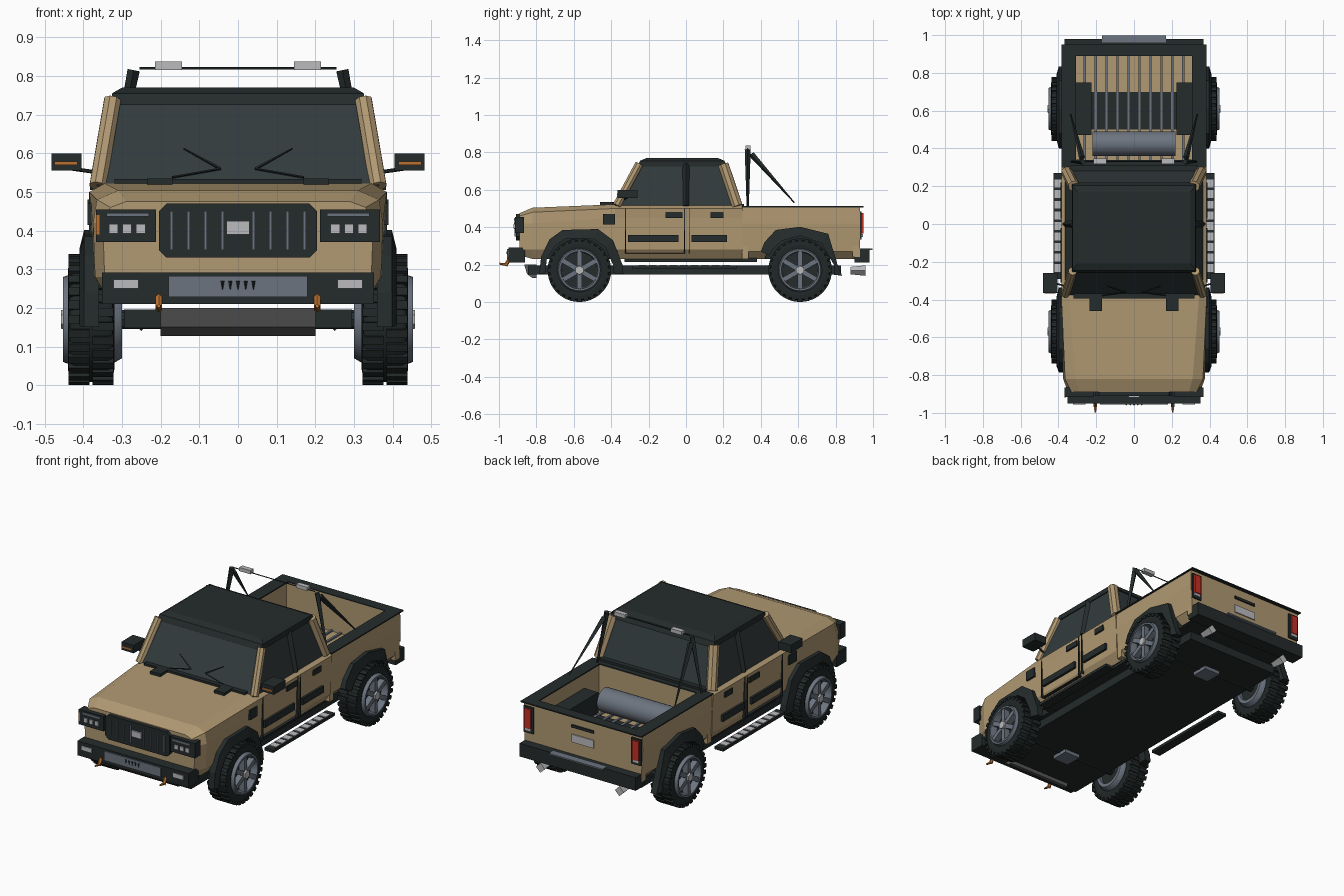
import bpy, bmesh, math
from mathutils import Vector, Matrix

cube = bpy.data.objects.get("Cube")
if cube:
    bpy.data.objects.remove(cube, do_unlink=True)


def paint(name, r, g, b):
    material = bpy.data.materials.new(name)
    material.use_nodes = True
    color = (r, g, b, 1)
    material.diffuse_color = color
    material.node_tree.nodes["Principled BSDF"].inputs["Base Color"].default_value = color
    return material


TAN = paint("sand paint", .44, .32, .17)
DARK = paint("dark trim", .018, .024, .024)
GLASS = paint("tinted glass", .032, .043, .045)
STEEL = paint("blue steel", .15, .175, .215)
SILVER = paint("bright silver", .5, .5, .52)
GREY = paint("skid grey", .1, .1, .1)
ORANGE = paint("orange", .5, .17, .03)
RED = paint("red lamp", .55, .03, .02)
RUBBER = paint("rubber", .015, .02, .02)


def finish(name, bm, material, both_sides=False, smooth=False):
    bmesh.ops.recalc_face_normals(bm, faces=bm.faces)
    mesh = bpy.data.meshes.new(name)
    bm.to_mesh(mesh)
    bm.free()
    mesh.materials.append(material)
    if smooth:
        mesh.shade_smooth()
        mesh.set_sharp_from_angle(angle=math.radians(35))
    obj = bpy.data.objects.new(name, mesh)
    bpy.context.collection.objects.link(obj)
    if both_sides:
        obj.modifiers.new("mirror", 'MIRROR')
    return obj


def add_box(bm, x, y, z, matrix=Matrix()):
    center = Vector((sum(x), sum(y), sum(z))) / 2
    size = (x[1] - x[0], y[1] - y[0], z[1] - z[0])
    place = matrix @ Matrix.Translation(center) @ Matrix.Diagonal((*size, 1))
    bmesh.ops.create_cube(bm, size=1, matrix=place)


def box(name, material, x, y, z, both_sides=False):
    """Box from ranges; a single x means plus and minus that half width."""
    bm = bmesh.new()
    add_box(bm, x if isinstance(x, tuple) else (-x, x), y, z)
    return finish(name, bm, material, both_sides)


def loft(name, material, rings, both_sides=False, closed=False, smooth=False):
    bm = bmesh.new()
    loops = [[bm.verts.new(p) for p in ring] for ring in rings]
    pairs = list(zip(loops, loops[1:])) + ([(loops[-1], loops[0])] if closed else [])
    for a, b in pairs:
        for i in range(len(a)):
            j = (i + 1) % len(a)
            bm.faces.new((a[i], a[j], b[j], b[i]))
    if not closed:
        bm.faces.new(loops[0])
        bm.faces.new(loops[-1])
    return finish(name, bm, material, both_sides, smooth)


def beam(name, material, a, b, r1, r2=None, sides=8, both_sides=False):
    a, b = Vector(a), Vector(b)
    bm = bmesh.new()
    turn = (b - a).to_track_quat('Z', 'Y').to_matrix().to_4x4()
    bmesh.ops.create_cone(bm, cap_ends=True, segments=sides, radius1=r1, radius2=r2 or r1,
                          depth=(b - a).length, matrix=Matrix.Translation((a + b) / 2) @ turn)
    return finish(name, bm, material, both_sides, smooth=sides > 6)


def lathe(name, material, profile, hub, sides=32):
    rings = []
    for i in range(sides):
        t = math.tau * i / sides
        rings.append([(hub.x + x, hub.y + r * math.cos(t), hub.z + r * math.sin(t)) for x, r in profile])
    return loft(name, material, rings, both_sides=True, closed=True, smooth=True)


def cut_wells(obj, cutters):
    """Cut the wheel wells; the cut walls keep the dark trim of the cutter."""
    for cutter in cutters:
        mod = obj.modifiers.new("well", 'BOOLEAN')
        mod.operation, mod.object, mod.solver = 'DIFFERENCE', cutter, 'EXACT'
        mod.material_mode = 'TRANSFER'
        bpy.context.view_layer.objects.active = obj
        bpy.ops.object.modifier_apply(modifier=mod.name)


# Lower body, lofted along its length
hubs = [Vector((.38, -.57, .17)), Vector((.38, .61, .17))]
cabin_half = [(.34, .23), (.375, .28), (.38, .45), (.385, .5), (.345, .522)]
sections = {
    -.89: [(.32, .25), (.345, .28), (.35, .42), (.33, .46), (.29, .475)],
    -.82: [(.34, .23), (.37, .28), (.375, .42), (.365, .48), (.31, .504)],
    -.38: cabin_half,
    .302: cabin_half}
body = loft("body", TAN, [[(x, y, z) for x, z in half] + [(-x, y, z) for x, z in reversed(half)]
                          for y, half in sections.items()])
bed_half = [(.33, .23), (.368, .27), (.378, .42), (.375, .507), (.315, .507), (.315, .23)]
bed_sides = [loft("bed_side", TAN, [[(s * x, y, z) for x, z in bed_half] for y in (.3, .93)])
             for s in (-1, 1)]
cutters = [beam("well_cutter", DARK, (s * .28, h.y, .17), (s * .5, h.y, .17), .2, sides=24)
           for h in hubs for s in (-1, 1)]
for obj in [body] + bed_sides:
    obj.data.materials.append(DARK)
    for face in obj.data.polygons:
        face.material_index = int(face.normal.z < -.8)
    cut_wells(obj, cutters)
for cutter in cutters:
    bpy.data.objects.remove(cutter, do_unlink=True)

# Chassis hanging just below the body
box("floor_middle", DARK, .335, (-.33, .38), (.215, .235))
box("chassis", DARK, .295, (-.845, .83), (.148, .196))
for hub in hubs:
    box("underside_plate", STEEL, .05, (hub.y - .05, hub.y + .05), (.128, .15))
skid_side = [(-.865, .2), (-.85, .15), (-.82, .127), (-.8, .127), (-.8, .2)]
loft("skid_plate", GREY, [[(x, y, z) for y, z in skid_side] for x in (-.2, .2)])


# Cabin
def slab(z, half, front, back):
    return [(-half, front, z), (half, front, z), (half, back, z), (-half, back, z)]


loft("cabin_glass", GLASS, [slab(.515, .365, -.38, .285), slab(.745, .318, -.24, .205)])
loft("roof", DARK, [slab(.725, .328, -.26, .22), slab(.755, .326, -.245, .205), slab(.77, .3, -.21, .17)])
beam("windshield_pillar", TAN, (.363, -.37, .515), (.325, -.25, .738), .023, both_sides=True)
beam("rear_pillar", TAN, (.356, .275, .512), (.318, .2, .735), .03, both_sides=True)
beam("door_pillar", DARK, (.362, 0, .515), (.32, 0, .74), .018, sides=4, both_sides=True)
box("windshield_cowl", DARK, .32, (-.395, -.36), (.515, .533))
box("rear_sill", DARK, .34, (.26, .31), (.5, .525))
box("hood_hinge", DARK, (.17, .235), (-.46, -.385), (.515, .535), True)
beam("wiper", DARK, (.045, -.362, .56), (.14, -.33, .612), .004, .002, 4, True)
beam("wiper_arm", DARK, (.045, -.362, .56), (.17, -.378, .538), .003, sides=4, both_sides=True)

# Mirrors
beam("mirror_arm", DARK, (.36, -.33, .55), (.43, -.31, .56), .005, sides=6, both_sides=True)
box("mirror", DARK, (.405, .483), (-.365, -.26), (.555, .6), True)
box("mirror_signal", ORANGE, (.415, .475), (-.369, -.36), (.57, .579), True)

# Door seams, handles and trim
for y in (-.325, -.01, .015):
    box("door_seam", DARK, (.37, .386), (y, y + .004), (.26, .5), True)
box("door_bottom_seam", DARK, (.36, .378), (-.325, -.01), (.258, .262), True)
for name, z, spans in (("door_trim", (.32, .358), [(-.31, -.04), (.03, .22)]),
                       ("door_handle", (.45, .48), [(-.11, -.02), (.13, .2)])):
    for span in spans:
        box(name, DARK, (.37, .39), span, z, True)
box("fender_vent", DARK, (.36, .39), (-.445, -.38), (.415, .47), True)

# Grille
corner, half = .02, .205
outline = [(half, .35), (half, .45), (half - corner, .47), (corner - half, .47),
           (-half, .45), (-half, .35), (corner - half, .33), (half - corner, .33)]
loft("grille", DARK, [[(x, y, z) for x, z in outline] for y in (-.91, -.86)])
for i in range(4):
    x = .04 + i * .044
    box("grille_bar", STEEL, (x - .004, x + .004), (-.916, -.9), (.35, .45), True)
box("grille_plate", SILVER, .03, (-.919, -.9), (.39, .425))

# Headlights
box("headlight", DARK, (.212, .368), (-.915, -.865), (.37, .455), True)
box("headlight_strip", STEEL, (.23, .34), (-.919, -.9), (.436, .446), True)
box("corner_signal", ORANGE, (-.367, -.359), (-.918, -.905), (.39, .44))
for i in range(3):
    x = .24 + i * .035
    box("headlight_lens", SILVER, (x, x + .024), (-.921, -.9), (.392, .417), True)

# Front bumper
box("front_bumper", DARK, .352, (-.95, -.86), (.21, .292))
box("bumper_plate", STEEL, .18, (-.956, -.94), (.228, .282))
for i in range(-2, 3):
    x = i * .02
    beam("bumper_vent", DARK, (x, -.955, .248), (x, -.955, .27), .002, .006, 4)
box("fog_lamp", SILVER, (.258, .322), (-.955, -.94), (.25, .273), True)
beam("tow_hook", ORANGE, (.205, -.94, .235), (.205, -.965, .195), .01, sides=6, both_sides=True)
beam("tow_hook_tip", ORANGE, (.205, -.955, .2), (.205, -.998, .205), .009, .005, 6, True)

# Cargo bed
box("tailgate", TAN, .37, (.89, .93), (.24, .507))
box("bed_front", TAN, .37, (.3, .335), (.23, .507))
box("bed_floor", DARK, .32, (.32, .9), (.23, .295))
box("bed_well", DARK, (.225, .318), (.47, .75), (.29, .42), True)
for i in range(11):
    x = (i - 5) * .058
    box("floor_slat", TAN, (x - .023, x + .023), (.33, .89), (.29, .303))
for i in range(10):
    x = (i - 4.5) * .058
    box("floor_rail", STEEL, (x - .006, x + .006), (.33, .89), (.29, .312))
box("floor_mat", DARK, .225, (.5, .7), (.3, .309))
beam("bed_tank", STEEL, (-.22, .425, .365), (.22, .425, .365), .066, sides=20)
box("bed_rail", DARK, (.308, .383), (.3, .95), (.505, .512), True)
box("bed_front_rail", DARK, .31, (.3, .34), (.505, .512))
box("tailgate_rail", DARK, .31, (.89, .95), (.505, .512))

# Bed rack with lamps
beam("rack_post", DARK, (.33, .33, .51), (.27, .33, .815), .006, .016, 4, True)
beam("rack_brace", DARK, (.335, .58, .53), (.275, .35, .79), .003, .016, 4, True)
beam("rack_bar", DARK, (-.255, .33, .82), (.255, .33, .82), .003, sides=6)
box("rack_lamp", SILVER, (.145, .215), (.318, .346), (.816, .837), True)

# Tail
box("tail_lamp_frame", DARK, (.31, .372), (.92, .938), (.335, .485), True)
box("tail_lamp", RED, (.322, .362), (.93, .948), (.365, .475), True)
box("reverse_lamp", SILVER, (.322, .362), (.93, .945), (.348, .363), True)
box("tailgate_handle", DARK, .07, (.92, .938), (.44, .455))
box("tail_plate", SILVER, .07, (.92, .936), (.355, .4))
box("rear_bumper", DARK, .368, (.9, .98), (.21, .285))
box("rear_step", STEEL, .17, (.96, .997), (.279, .287))
beam("exhaust_tip", SILVER, (.25, .88, .168), (.25, .96, .168), .02, .028, 4, True)

# Running boards
box("running_board", DARK, (.37, .425), (-.29, .27), (.178, .194), True)
for i in range(9):
    y = -.255 + i * .056
    box("board_tread", SILVER, (.375, .42), (y, y + .042), (.19, .198), True)

# Fender flares: outer edge by hand, inner edge follows the wheel
flares = [[(-.215, .15), (-.205, .24), (-.16, .335), (-.09, .385), (.1, .39), (.18, .33), (.23, .2), (.235, .15)],
          [(-.21, .27), (-.19, .32), (-.13, .385), (0, .402), (.15, .365), (.2, .2), (.225, .14)]]
for hub, edge in zip(hubs, flares):
    outer = [Vector((dy, z - hub.z)) for dy, z in edge]
    inner = [p.normalized() * .184 for p in outer]
    rings = [[(.36, hub.y + a.x, hub.z + a.y), (.398, hub.y + a.x, hub.z + a.y),
              (.41, hub.y + b.x, hub.z + b.y), (.36, hub.y + b.x, hub.z + b.y)]
             for a, b in zip(outer, inner)]
    loft("fender_flare", DARK, rings, both_sides=True)

# Wheels and axles
for hub in hubs:
    beam("axle", DARK, (-.33, hub.y, hub.z), (.33, hub.y, hub.z), .025)
    lathe("tyre", RUBBER, [(-.05, .105), (-.06, .13), (-.055, .155), (-.045, .162),
                           (.045, .162), (.055, .155), (.06, .13), (.05, .105)], hub)
    lathe("rim", STEEL, [(-.08, .08), (-.08, .1), (-.05, .118), (.05, .118),
                         (.073, .11), (.073, .1), (.03, .094), (.03, .08)], hub)
    center = Matrix.Translation(hub)
    beam("wheel_disc", DARK, hub - Vector((.06, 0, 0)), hub + Vector((.035, 0, 0)), .093, sides=24, both_sides=True)
    beam("wheel_hub", SILVER, hub, hub + Vector((.078, 0, 0)), .03, .024, 6, True)
    spokes, tread = bmesh.new(), bmesh.new()
    for i in range(6):
        add_box(spokes, (.03, .068), (-.013, .013), (.015, .104),
                center @ Matrix.Rotation(math.tau * i / 6, 4, 'X'))
    for i in range(56):
        side = -1 if i % 2 else 1
        add_box(tread, (min(side * .004, side * .058), max(side * .004, side * .058)), (-.011, .011),
                (.15, .1695), center @ Matrix.Rotation(math.tau * i / 56, 4, 'X'))
    finish("wheel_spokes", spokes, STEEL, both_sides=True)
    finish("tyre_tread", tread, RUBBER, both_sides=True)
